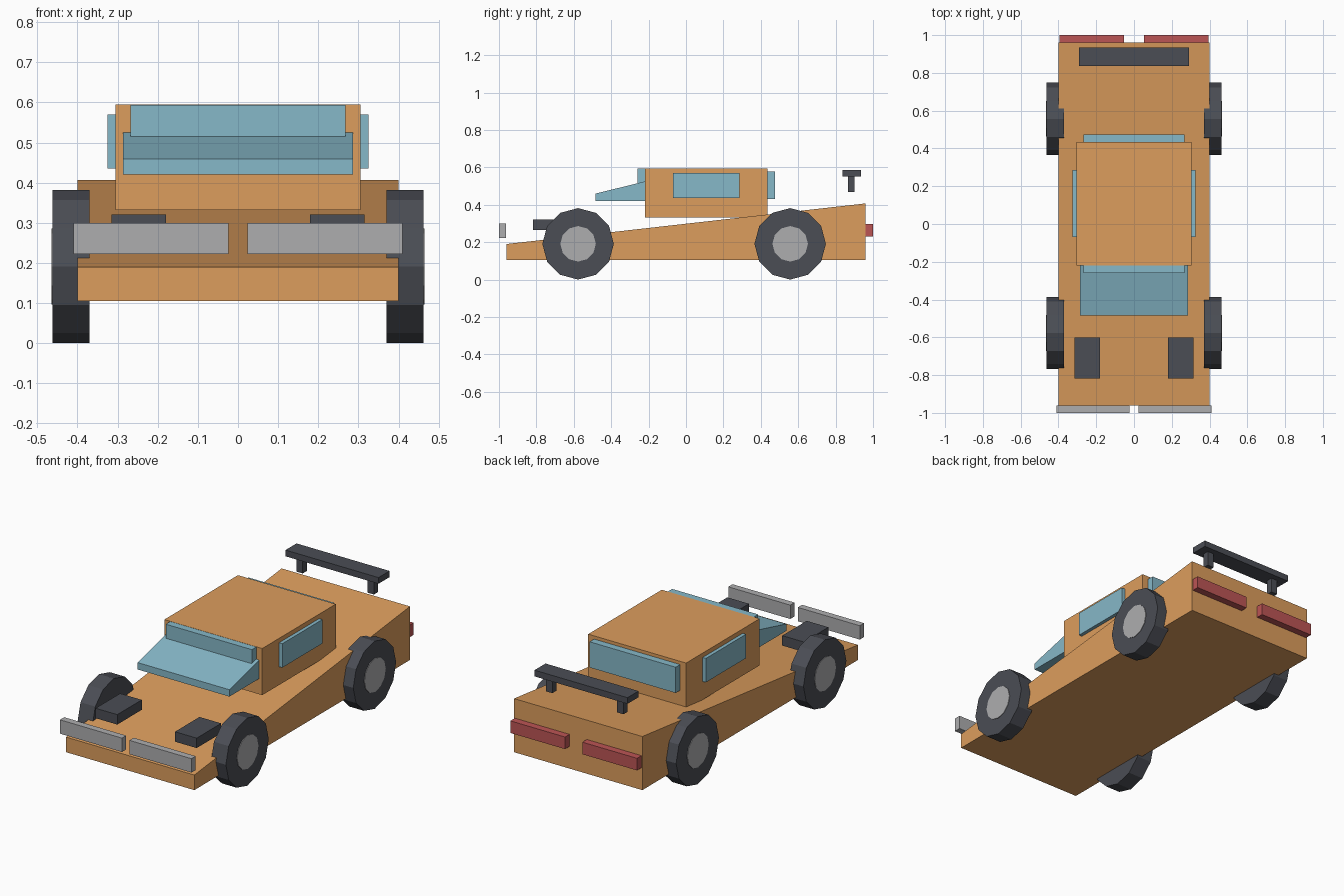
import bpy, bmesh
from math import pi
from mathutils import Matrix

if "Cube" in bpy.data.objects:
    bpy.data.objects.remove(bpy.data.objects["Cube"])


def material(name, rgb):
    m = bpy.data.materials.new(name)
    m.diffuse_color = (*rgb, 1)
    m.use_nodes = True
    m.node_tree.nodes["Principled BSDF"].inputs["Base Color"].default_value = m.diffuse_color
    return m


ORANGE = material("orange_paint", (0.72, 0.34, 0.11))
GLASS = material("blue_glass", (0.24, 0.48, 0.58))
DARK = material("dark_rubber", (0.07, 0.075, 0.09))
SILVER = material("silver", (0.42, 0.42, 0.43))
RED = material("red_lamp", (0.50, 0.09, 0.09))


def finish(name, bm, mat):
    bmesh.ops.recalc_face_normals(bm, faces=bm.faces)
    mesh = bpy.data.meshes.new(name)
    bm.to_mesh(mesh)
    bm.free()
    mesh.materials.append(mat)
    ob = bpy.data.objects.new(name, mesh)
    bpy.context.collection.objects.link(ob)
    return ob


def extrude_profile(name, x0, x1, profile, mat):
    """Extrude a (y, z) side profile from x0 to x1."""
    bm = bmesh.new()
    face = bm.faces.new([bm.verts.new((x0, y, z)) for y, z in profile])
    new = bmesh.ops.extrude_face_region(bm, geom=[face])["geom"]
    verts = [v for v in new if isinstance(v, bmesh.types.BMVert)]
    bmesh.ops.translate(bm, verts=verts, vec=(x1 - x0, 0, 0))
    # extrude_face_region keeps the source face, which caps the x0 end
    if not face.is_valid or len(bm.faces) < len(profile) + 2:
        bm.faces.new([v for v in bm.verts if v not in verts])
    return finish(name, bm, mat)


def box(name, x, y, z, mat):
    profile = [(y[0], z[0]), (y[1], z[0]), (y[1], z[1]), (y[0], z[1])]
    return extrude_profile(name, x[0], x[1], profile, mat)


def disc(name, x, y, z, r, mat):
    """12-sided cylinder lying along x."""
    bm = bmesh.new()
    mtx = Matrix.Translation((sum(x) / 2, y, z)) @ Matrix.Rotation(pi / 2, 4, 'Y')
    bmesh.ops.create_cone(bm, cap_ends=True, segments=12, radius1=r, radius2=r,
                          depth=abs(x[1] - x[0]), matrix=mtx)
    return finish(name, bm, mat)


# Wedge body, cabin and windscreen
extrude_profile("body", -0.40, 0.40,
                [(-0.96, 0.105), (0.96, 0.105), (0.96, 0.407), (-0.96, 0.19)], ORANGE)
box("cabin", (-0.305, 0.305), (-0.22, 0.435), (0.332, 0.595), ORANGE)
extrude_profile("windscreen", -0.286, 0.286,
                [(-0.485, 0.42), (-0.215, 0.42), (-0.215, 0.526), (-0.485, 0.459)], GLASS)
box("front_window", (-0.268, 0.268), (-0.26, -0.21), (0.45, 0.594), GLASS)
box("rear_window", (-0.268, 0.268), (0.43, 0.475), (0.432, 0.577), GLASS)

# Spoiler wing
box("spoiler", (-0.29, 0.29), (0.837, 0.935), (0.552, 0.587), DARK)

# Parts repeated on both sides
for side, s in (("right", 1), ("left", -1)):
    def pair(name, x, y, z, mat):
        box(f"{side}_{name}", (s * x[0], s * x[1]), y, z, mat)

    pair("side_window", (0.285, 0.325), (-0.07, 0.287), (0.435, 0.57), GLASS)
    pair("hood_scoop", (0.18, 0.315), (-0.818, -0.60), (0.265, 0.321), DARK)
    pair("front_bumper", (0.0235, 0.41), (-1.0, -0.962), (0.222, 0.30), SILVER)
    pair("tail_lamp", (0.054, 0.395), (0.955, 1.0), (0.23, 0.298), RED)
    pair("spoiler_post", (0.202, 0.242), (0.865, 0.902), (0.468, 0.56), DARK)
    for end, y in (("front", -0.577), ("rear", 0.557)):
        disc(f"{side}_{end}_wheel", (s * 0.37, s * 0.462), y, 0.191, 0.191, DARK)
        disc(f"{side}_{end}_hub", (s * 0.42, s * 0.465), y, 0.191, 0.095, SILVER)
